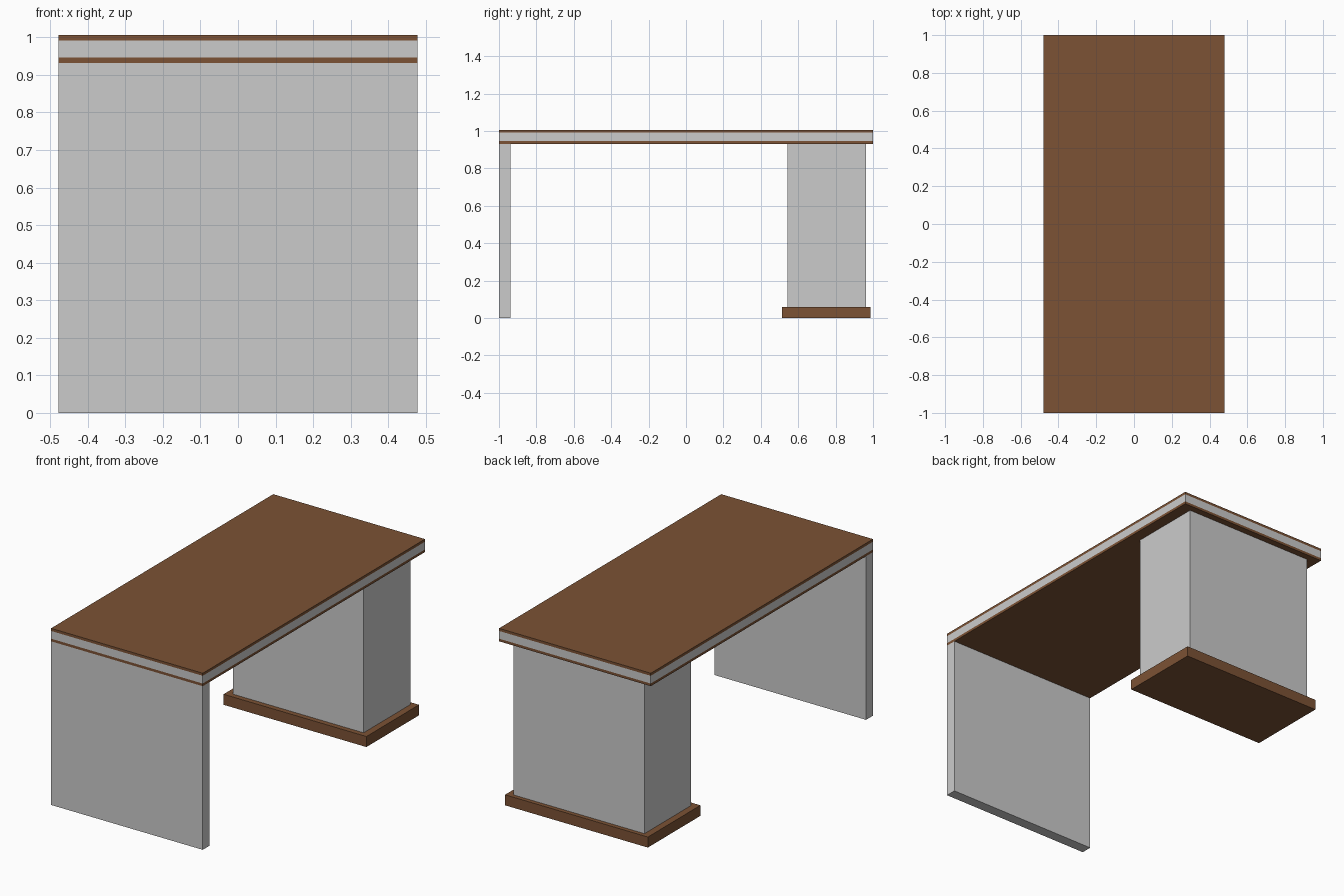
import bpy
import bmesh
from mathutils import Vector

if "Cube" in bpy.data.objects:
    bpy.data.objects.remove(bpy.data.objects["Cube"])

wood = bpy.data.materials.new("brown_wood")
wood.diffuse_color = (0.2, 0.085, 0.035, 1)
wood.use_nodes = True
wood.node_tree.nodes["Principled BSDF"].inputs["Base Color"].default_value = wood.diffuse_color


def box(name, half_x, y0, y1, z0, z1, mat=None):
    """Box centred on x = 0, spanning the given y and z ranges."""
    bm = bmesh.new()
    bmesh.ops.create_cube(bm, size=1)
    bmesh.ops.scale(bm, vec=Vector((2 * half_x, y1 - y0, z1 - z0)), verts=bm.verts)
    bmesh.ops.translate(bm, vec=Vector((0, (y0 + y1) / 2, (z0 + z1) / 2)), verts=bm.verts)
    mesh = bpy.data.meshes.new(name)
    bm.to_mesh(mesh)
    bm.free()
    if mat:
        mesh.materials.append(mat)
    obj = bpy.data.objects.new(name, mesh)
    bpy.context.collection.objects.link(obj)
    return obj


# Layered desk top: wood, grey core, wood
box("top_lower_veneer", 0.478, -1, 1, 0.932, 0.947, wood)
box("top_core", 0.478, -1, 1, 0.947, 0.991)
box("top_upper_veneer", 0.478, -1, 1, 0.991, 1.006, wood)

# Panel leg at the front end
box("panel_leg", 0.478, -1, -0.938, 0, 0.932)

# Pedestal on its wooden plinth at the back end
box("pedestal", 0.412, 0.542, 0.962, 0.06, 0.932)
box("pedestal_plinth", 0.45, 0.513, 0.986, 0, 0.06, wood)
